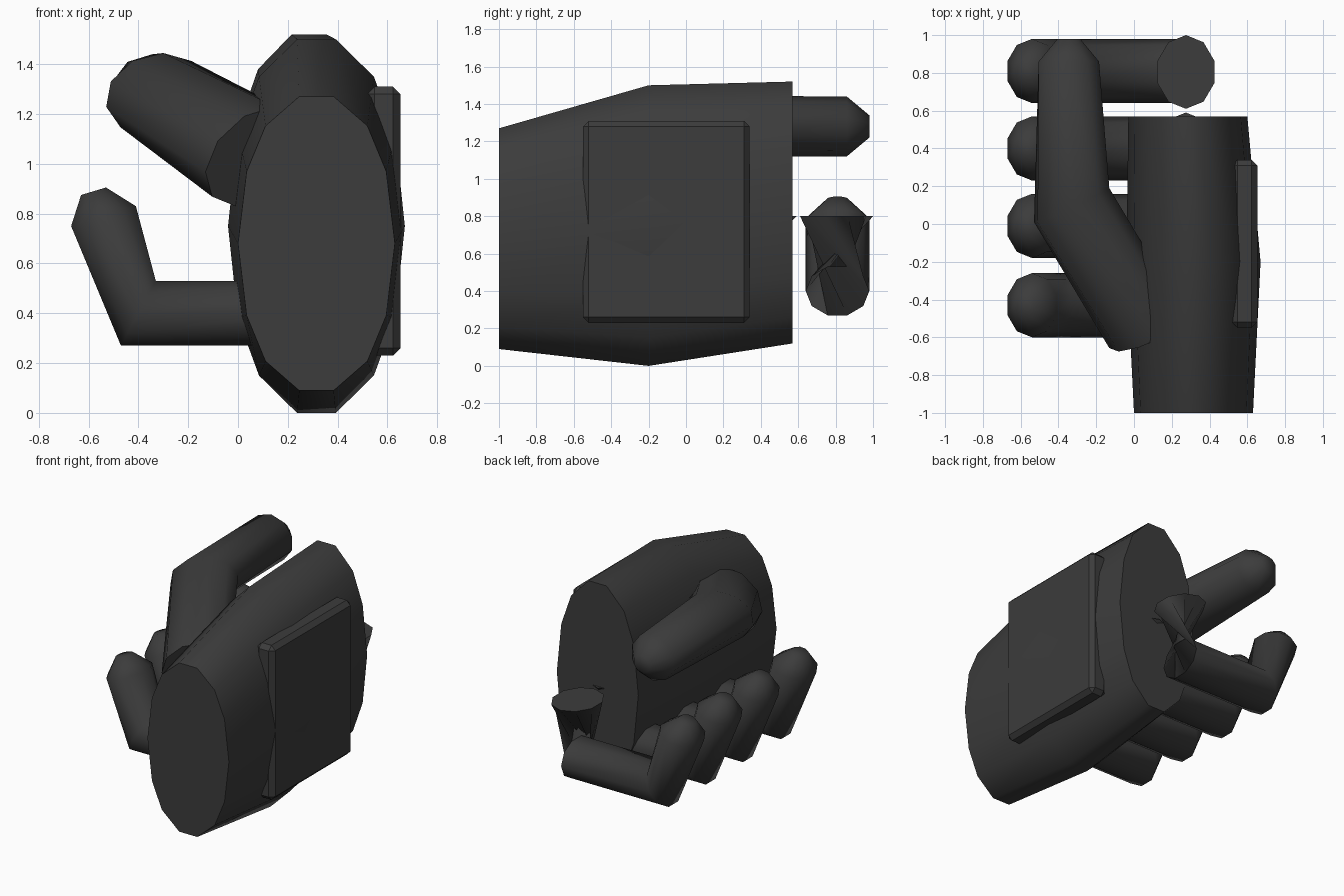
import bpy, bmesh
from math import sin, cos, pi, radians
from mathutils import Vector

if "Cube" in bpy.data.objects:
    bpy.data.objects.remove(bpy.data.objects["Cube"])

grey = bpy.data.materials.new("dark_grey")
grey.use_nodes = True
grey.diffuse_color = (0.045, 0.045, 0.045, 1)
grey.node_tree.nodes["Principled BSDF"].inputs["Base Color"].default_value = grey.diffuse_color


def finish(name, bm, angle):
    bmesh.ops.recalc_face_normals(bm, faces=bm.faces)
    mesh = bpy.data.meshes.new(name)
    bm.to_mesh(mesh)
    bm.free()
    mesh.materials.append(grey)
    obj = bpy.data.objects.new(name, mesh)
    bpy.context.collection.objects.link(obj)
    bpy.ops.object.select_all(action='DESELECT')
    obj.select_set(True)
    bpy.context.view_layer.objects.active = obj
    bpy.ops.object.shade_smooth_by_angle(angle=radians(angle))
    return obj


def loft(name, rings, angle=60):
    """Skin a list of equal-length rings and cap both ends."""
    bm = bmesh.new()
    loops = [[bm.verts.new(p) for p in ring] for ring in rings]
    for a, b in zip(loops, loops[1:]):
        n = len(a)
        for i in range(n):
            j = (i + 1) % n
            bm.faces.new((a[i], a[j], b[j], b[i]))
    bm.faces.new(loops[0])
    bm.faces.new(loops[-1])
    return finish(name, bm, angle)


def ring(center, u, v, twist=0.0, sides=10):
    c, u, v = Vector(center), Vector(u) / cos(pi / sides), Vector(v)
    angles = [pi / sides + 2 * pi * i / sides + twist for i in range(sides)]
    return [c + u * cos(a) + v * sin(a) for a in angles]


# Palm: long faceted oval swept from wrist to knuckle end
half = [(0.22, -1), (0.65, -0.8), (0.89, -0.49), (1, 0), (0.89, 0.49), (0.65, 0.8), (0.22, 1)]
oval = half + [(-x, z) for x, z in reversed(half)]
sections = [(-1, 0.315, 0.315, 0.68, 0.59),
            (-0.2, 0.315, 0.355, 0.75, 0.75),
            (0.57, 0.285, 0.315, 0.82, 0.70)]
loft("palm", [[(cx + rx * x, y, cz + rz * z) for x, z in oval]
              for y, cx, rx, cz, rz in sections])

# Four curled fingers, each with a twisted root
for number, y in enumerate((0.81, 0.40, -0.01, -0.43), 1):
    side = (0, 0.17, 0)
    loft(f"finger_{number}", [
        ring((-0.58, y, 0.89), (0.05, 0, 0.015), (0, 0.06, 0)),
        ring((-0.54, y, 0.79), (0.13, 0, 0.04), side),
        ring((-0.40, y, 0.40), (0.07, 0, 0.13), side),
        ring((0.28, y, 0.40), (0, 0, 0.13), side),
        ring((0.275, y - 0.005, 0.80), (-0.15, 0, 0), (0, 0.195, 0), twist=radians(144)),
    ], 75)

# Thumb: rises from the palm, then bends forward
loft("thumb", [
    ring((0.07, -0.57, 1.03), (0.176, 0.096, 0), (0.08, -0.03, 0.20)),
    ring((-0.33, 0.10, 1.28), (0.19, 0.09, 0), (0.03, 0, 0.165)),
    ring((-0.345, 0.86, 1.28), (0.16, 0, 0), (0, 0, 0.16)),
    ring((-0.345, 0.98, 1.28), (0.06, 0, 0), (0, 0, 0.06)),
], 75)

# Bevelled plate on the back of the hand
bm = bmesh.new()
bmesh.ops.create_cube(bm, size=1)
for v in bm.verts:
    v.co = Vector((0.585, -0.105, 0.77)) + v.co * Vector((0.135, 0.89, 1.08))
bmesh.ops.bevel(bm, geom=bm.edges[:], offset=0.03, segments=1, affect='EDGES')
finish("back_plate", bm, 30)
